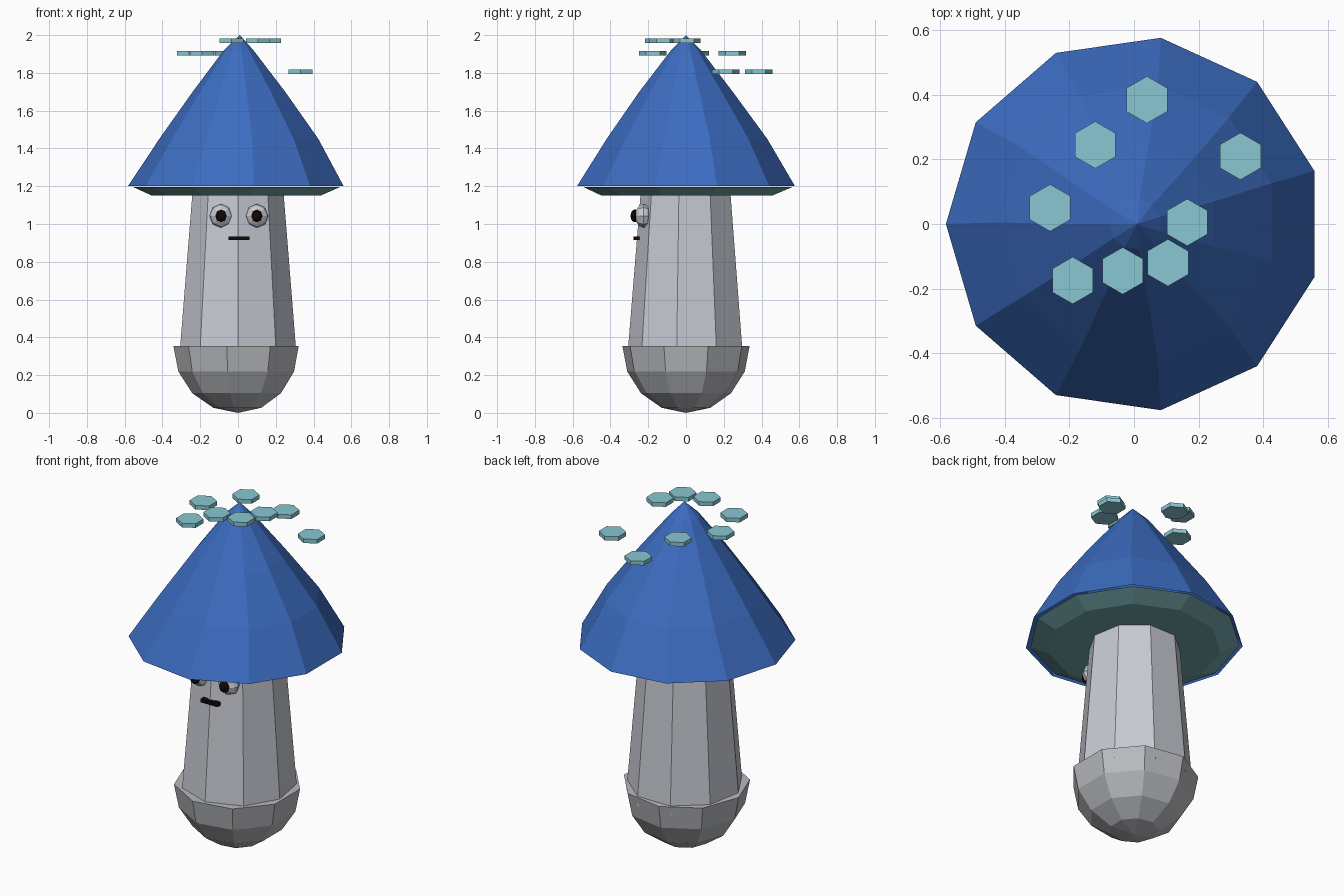
import bpy, bmesh
from math import pi, sin, cos, radians
from mathutils import Matrix

old = bpy.data.objects.get("Cube")
if old:
    bpy.data.objects.remove(old, do_unlink=True)


def material(name, rgb):
    m = bpy.data.materials.new(name)
    m.use_nodes = True
    m.diffuse_color = (*rgb, 1)
    m.node_tree.nodes["Principled BSDF"].inputs["Base Color"].default_value = (*rgb, 1)
    return m


BLUE = material("cap blue", (0.045, 0.15, 0.53))
TEAL = material("spot teal", (0.25, 0.57, 0.64))
GILL = material("gill teal", (0.17, 0.38, 0.40))
PALE = material("stem pale grey", (0.57, 0.59, 0.65))
GREY = material("foot grey", (0.48, 0.49, 0.51))
BLACK = material("face black", (0.006, 0.002, 0.002))


def finish(bm, name, mat):
    bmesh.ops.recalc_face_normals(bm, faces=bm.faces)
    me = bpy.data.meshes.new(name)
    bm.to_mesh(me)
    bm.free()
    me.materials.append(mat)
    ob = bpy.data.objects.new(name, me)
    bpy.context.collection.objects.link(ob)
    return ob


def loft(name, mat, rings, sides, start, close_first=True, close_last=True):
    """Flat-faced lathe; each ring is (radius, z, x shift, y shift)."""
    bm = bmesh.new()
    loops = []
    for r, z, dx, dy in rings:
        if r == 0:
            loops.append([bm.verts.new((dx, dy, z))] * sides)
            continue
        angles = [start + 2 * pi * i / sides for i in range(sides)]
        loops.append([bm.verts.new((dx + r * cos(a), dy + r * sin(a), z)) for a in angles])
    for low, high in zip(loops, loops[1:]):
        for i in range(sides):
            j = (i + 1) % sides
            corners = dict.fromkeys((low[i], low[j], high[j], high[i]))
            bm.faces.new(list(corners))
    if close_first and rings[0][0]:
        bm.faces.new(loops[0])
    if close_last and rings[-1][0]:
        bm.faces.new(loops[-1])
    return finish(bm, name, mat)


def ball(name, mat, center, scale, u=8, v=6):
    bm = bmesh.new()
    bmesh.ops.create_uvsphere(bm, u_segments=u, v_segments=v, radius=1)
    # poles point to the front
    m = Matrix.Translation(center) @ Matrix.Diagonal((*scale, 1)) @ Matrix.Rotation(pi / 2, 4, 'X')
    bmesh.ops.transform(bm, matrix=m, verts=bm.verts)
    return finish(bm, name, mat)


# Foot: lower half of a faceted ball
R = 0.342
foot = [(0, 0, 0, 0)]
for deg in (67.5, 45, 22.5, 0):
    a = radians(deg)
    foot.append((R * cos(a), 0.355 * (1 - sin(a)), 0, 0))
loft("foot", GREY, foot, 9, radians(-100))

# Stem
loft("stem", PALE, [(0.315, 0.3, 0, 0.005), (0.243, 1.19, 0, 0.005)], 9, -pi / 2)

# Cap shell and the gill plate beneath it
cap = [(0.583, 1.2, 0, 0), (0.43, 1.45, 0.013, 0.005), (0.25, 1.7, 0.01, 0),
       (0.08, 1.92, 0.005, 0), (0, 2.0, 0.01, 0)]
loft("cap", BLUE, cap, 11, pi, close_first=False)
loft("gills", GILL, [(0.46, 1.152, 0, 0.005), (0.562, 1.197, 0.004, 0.01)], 11, pi)

# Floating hexagonal spots
spots = {1.97: [(0.165, 0.005), (-0.035, -0.145), (0.105, -0.12)],
         1.905: [(-0.12, 0.245), (-0.26, 0.05), (-0.19, -0.175)],
         1.805: [(0.33, 0.21), (0.04, 0.385)]}
for z, places in spots.items():
    for x, y in places:
        loft("spot", TEAL, [(0.073, z - 0.012, x, y), (0.073, z + 0.012, x, y)], 6, pi / 2)

# Face
for side, x in (("right", -0.09), ("left", 0.1)):
    ball(side + "_eye", PALE, (x, -0.225, 1.043), (0.061, 0.045, 0.063))
    ball(side + "_pupil", BLACK, (x, -0.27, 1.043), (0.03, 0.024, 0.034))
bm = bmesh.new()
bmesh.ops.create_cube(bm, size=1)
bmesh.ops.transform(bm, verts=bm.verts,
                    matrix=Matrix.Translation((0.005, -0.262, 0.925)) @ Matrix.Diagonal((0.11, 0.03, 0.02, 1)))
finish(bm, "mouth", BLACK)
